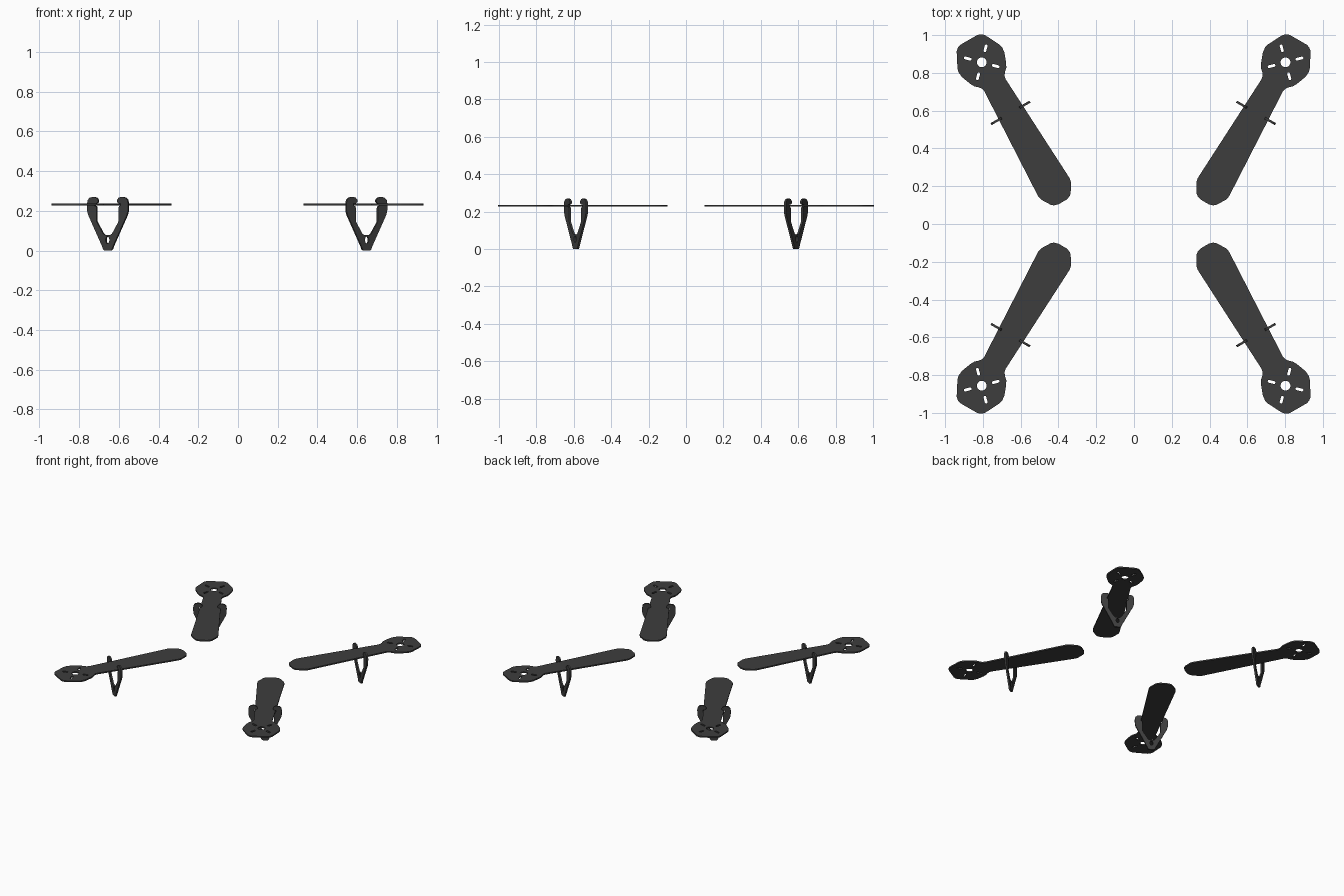
import bpy
from math import sin, cos, pi, radians, atan2
from mathutils import Matrix, Vector

if "Cube" in bpy.data.objects:
    bpy.data.objects.remove(bpy.data.objects["Cube"])

mat = bpy.data.materials.new("dark_carbon")
mat.diffuse_color = (0.047, 0.047, 0.047, 1)
mat.use_nodes = True
mat.node_tree.nodes["Principled BSDF"].inputs["Base Color"].default_value = mat.diffuse_color


def plate_mesh(name, loops, thickness):
    """Flat plate from an outer loop plus hole loops, extruded to a thickness."""
    cu = bpy.data.curves.new(name + "_profile", 'CURVE')
    cu.dimensions = '2D'
    cu.fill_mode = 'BOTH'
    cu.extrude = thickness / 2
    for pts in loops:
        s = cu.splines.new('POLY')
        s.points.add(len(pts) - 1)
        for p, (x, y) in zip(s.points, pts):
            p.co = (x, y, 0, 1)
        s.use_cyclic_u = True
    ob = bpy.data.objects.new(name + "_profile", cu)
    bpy.context.collection.objects.link(ob)
    dg = bpy.context.evaluated_depsgraph_get()
    me = bpy.data.meshes.new_from_object(ob.evaluated_get(dg))
    bpy.data.objects.remove(ob)
    me.name = name
    me.materials.clear()
    me.materials.append(mat)
    return me


def mirrored(half):
    return half + [(-x, y) for x, y in reversed(half)]


def ellipse(cx, cy, rx, ry, n=24):
    return [(cx + rx * cos(2 * pi * i / n), cy + ry * sin(2 * pi * i / n)) for i in range(n)]


def slot(angle, r0, r1, hw):
    """Radial round-ended slot."""
    pts = [(r1 + hw * cos(a), hw * sin(a)) for a in [radians(-90 + 30 * i) for i in range(7)]]
    pts += [(r0 + hw * cos(a), hw * sin(a)) for a in [radians(90 + 30 * i) for i in range(7)]]
    c, s = cos(angle), sin(angle)
    return [(x * c - y * s, x * s + y * c) for x, y in pts]


# Arm plate: origin at the motor hole, +Y pointing outward
arm_half = [(0.052, 0.137), (0.07, 0.131), (0.085, 0.118), (0.095, 0.1),
            (0.128, 0.035), (0.133, 0.015), (0.13, -0.015), (0.109, -0.07),
            (0.098, -0.09), (0.08, -0.107), (0.069, -0.122), (0.065, -0.14),
            (0.095, -0.74), (0.096, -0.765), (0.091, -0.787), (0.061, -0.836),
            (0.048, -0.847), (0.025, -0.854)]
arm_loops = [mirrored(arm_half), ellipse(0, 0, 0.026, 0.026)]
arm_loops += [slot(radians(45 + 90 * i), 0.063, 0.09, 0.0075) for i in range(4)]
arm_mesh = plate_mesh("arm", arm_loops, 0.01)

# Clip-on V leg: X across the arm, Y up; notch grips the arm edge
leg_half = [(0.018, 0.0), (0.026, 0.006), (0.031, 0.02), (0.112, 0.178),
            (0.118, 0.198), (0.119, 0.235), (0.115, 0.255), (0.102, 0.267),
            (0.08, 0.27), (0.065, 0.266), (0.055, 0.255), (0.055, 0.244),
            (0.063, 0.238), (0.077, 0.237), (0.077, 0.226), (0.068, 0.224),
            (0.064, 0.215), (0.064, 0.148), (0.058, 0.136), (0.026, 0.085),
            (0.016, 0.078)]
leg_mesh = plate_mesh("leg", [mirrored(leg_half), ellipse(0, 0.053, 0.011, 0.018)], 0.012)

# Four corners
for side, sx in (("left", -1), ("right", 1)):
    for end, sy in (("front", -1), ("back", 1)):
        out = Vector((sx * 0.5, sy * 0.866, 0))
        turn = Matrix.Rotation(atan2(out.y, out.x) - pi / 2, 4, 'Z')
        hub = Vector((sx * 0.804 - 0.002, sy * 0.856, 0.231))
        arm = bpy.data.objects.new(f"{end}_{side}_arm", arm_mesh)
        arm.matrix_world = Matrix.Translation(hub) @ turn
        bpy.context.collection.objects.link(arm)
        foot = Vector((sx * 0.650 - 0.004, sy * 0.588, 0))
        leg = bpy.data.objects.new(f"{end}_{side}_leg", leg_mesh)
        leg.matrix_world = Matrix.Translation(foot) @ turn @ Matrix.Rotation(pi / 2, 4, 'X')
        bpy.context.collection.objects.link(leg)
